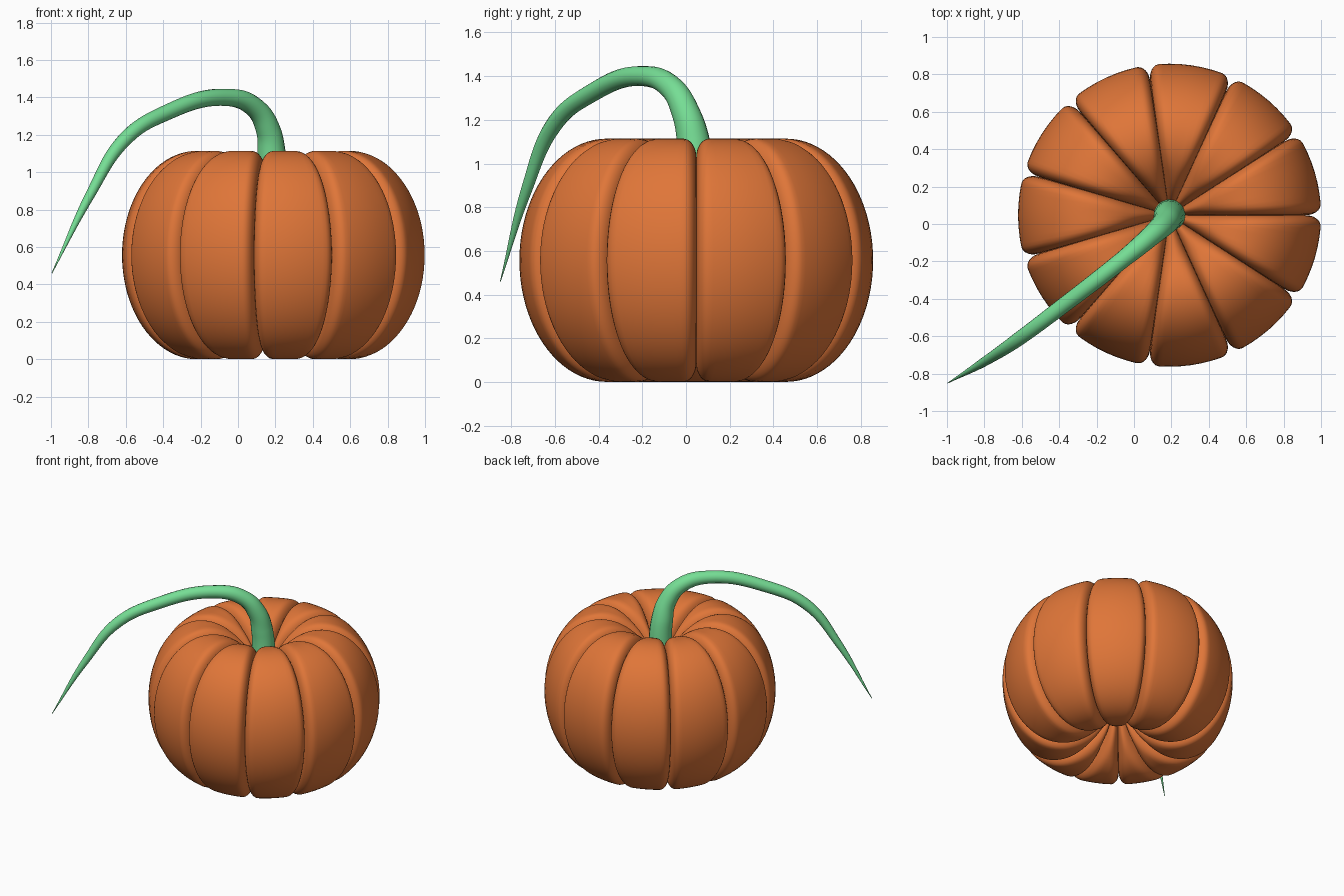
import bpy
import bmesh
from math import sin, cos, pi, radians, sqrt

cube = bpy.data.objects.get("Cube")
if cube:
    bpy.data.objects.remove(cube)


def make_material(name, rgb):
    mat = bpy.data.materials.new(name)
    mat.use_nodes = True
    mat.diffuse_color = (*rgb, 1)
    bsdf = mat.node_tree.nodes["Principled BSDF"]
    bsdf.inputs["Base Color"].default_value = (*rgb, 1)
    return mat


orange = make_material("pumpkin orange", (0.74, 0.18, 0.04))
green = make_material("stem green", (0.18, 0.73, 0.30))

CENTRE = (0.19, 0.047)
RIBS = 11
HALF_PITCH = pi / RIBS
RING, WIDE, TALL = 0.41, 0.40, 0.557     # elliptical ring section
GROOVE_DEPTH, GROOVE_WIDTH = 0.085, 0.06
STEPS = 72

# Angular samples across one rib, dense beside the grooves
half = [0, 0.012, 0.035, 0.07, 0.12, 0.18, 0.25, 0.34, 0.5, 0.75, 1]
rib = half + [2 - f for f in reversed(half[1:-1])]
angles = [(2 * k + f) * HALF_PITCH for k in range(RIBS) for f in rib]
from_groove = [min(f, 2 - f) * HALF_PITCH for f in rib] * RIBS


def body_point(t, angle, off):
    """Point on the ribbed body, sunk along the section beside each groove."""
    r = RING + WIDE * cos(t)
    width = min(GROOVE_WIDTH, r * sin(HALF_PITCH))
    s = min(r * sin(off) / width, 1)
    inset = GROOVE_DEPTH * (1 - sqrt(1 - (1 - s) ** 2))
    # the groove fades out where the ribs meet in the middle
    inset *= min(1, r / 0.15)
    r = RING + (WIDE - inset) * cos(t)
    z = TALL + (TALL - inset) * sin(t)
    return (CENTRE[0] + r * cos(angle), CENTRE[1] + r * sin(angle), z)


# Ribbed pumpkin body with dimples above and below
bm = bmesh.new()
rings = []
for i in range(STEPS + 1):
    t = radians(-155 + 310 * i / STEPS)
    rings.append([bm.verts.new(body_point(t, a, o))
                  for a, o in zip(angles, from_groove)])
n = len(angles)
for low, high in zip(rings, rings[1:]):
    for j in range(n):
        k = (j + 1) % n
        bm.faces.new((low[j], low[k], high[k], high[j]))
for ring in (rings[0], rings[-1]):
    hub = bm.verts.new((*CENTRE, ring[0].co.z))
    for j in range(n):
        bm.faces.new((hub, ring[j], ring[(j + 1) % n]))
bmesh.ops.recalc_face_normals(bm, faces=bm.faces)
mesh = bpy.data.meshes.new("pumpkin_body")
bm.to_mesh(mesh)
bm.free()
mesh.materials.append(orange)
body = bpy.data.objects.new("pumpkin_body", mesh)
bpy.context.collection.objects.link(body)

# Curved tapering stem: x, y, z, radius
path = [
    (0.19, 0.047, 0.85, 0.085),
    (0.18, 0.035, 1.09, 0.077),
    (0.16, 0.00, 1.23, 0.065),
    (0.09, -0.065, 1.345, 0.055),
    (-0.06, -0.19, 1.40, 0.046),
    (-0.39, -0.445, 1.315, 0.042),
    (-0.61, -0.61, 1.17, 0.038),
    (-0.79, -0.73, 0.88, 0.026),
    (-0.995, -0.85, 0.46, 0.002),
]
curve = bpy.data.curves.new("stem", "CURVE")
curve.dimensions = "3D"
curve.bevel_depth = 1
curve.bevel_resolution = 6
curve.resolution_u = 10
curve.use_fill_caps = True
spline = curve.splines.new("BEZIER")
spline.bezier_points.add(len(path) - 1)
for point, (x, y, z, radius) in zip(spline.bezier_points, path):
    point.co = (x, y, z)
    point.radius = radius
    point.handle_left_type = point.handle_right_type = "AUTO"
curve.materials.append(green)
stem = bpy.data.objects.new("stem", curve)
bpy.context.collection.objects.link(stem)

# Turn the stem into a mesh and shade both parts smooth
bpy.ops.object.select_all(action="DESELECT")
stem.select_set(True)
bpy.context.view_layer.objects.active = stem
bpy.ops.object.convert(target="MESH")
body.select_set(True)
bpy.ops.object.shade_smooth_by_angle(angle=radians(50))
